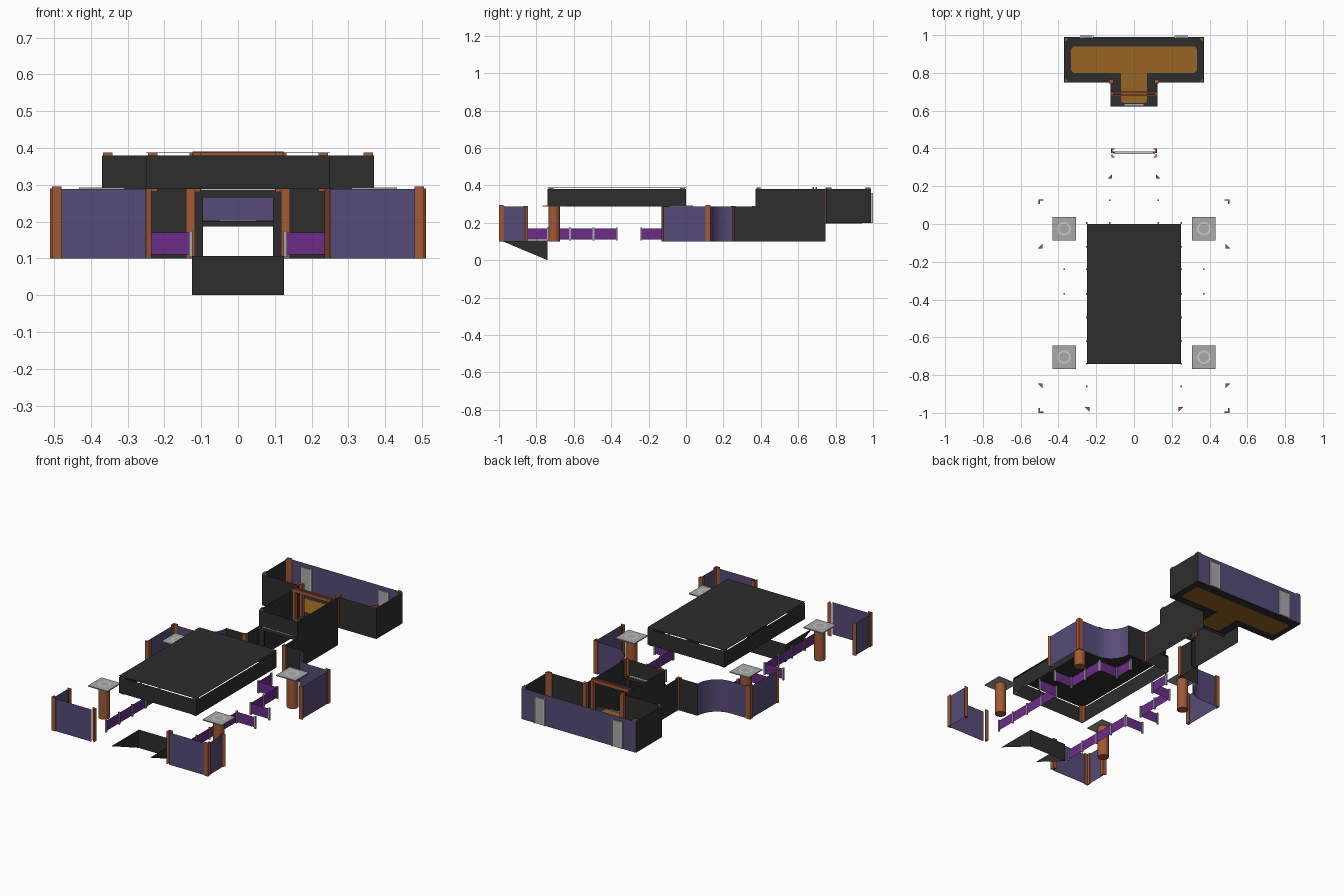
import bpy, bmesh, math

if "Cube" in bpy.data.objects:
    bpy.data.objects.remove(bpy.data.objects["Cube"])

def mat(name, r, g, b):
    m = bpy.data.materials.new(name)
    m.diffuse_color = (r, g, b, 1)
    m.use_nodes = True
    m.node_tree.nodes["Principled BSDF"].inputs["Base Color"].default_value = m.diffuse_color
    return m

DARK = mat("dark_stone", .026, .026, .026)
PURPLE = mat("muted_purple", .095, .07, .185)
VIOLET = mat("rail_violet", .15, .025, .25)
COPPER = mat("copper_trim", .36, .10, .035)
OCHRE = mat("ochre_floor", .31, .125, .017)
GREY = mat("mid_grey", .40, .40, .40)
LIGHT = mat("light_grey", .58, .58, .58)

def finish(name, bm, m, smooth=False):
    me = bpy.data.meshes.new(name)
    bm.to_mesh(me)
    bm.free()
    me.materials.append(m)
    ob = bpy.data.objects.new(name, me)
    bpy.context.collection.objects.link(ob)
    if smooth:
        bpy.ops.object.select_all(action='DESELECT')
        ob.select_set(True)
        bpy.context.view_layer.objects.active = ob
        bpy.ops.object.shade_smooth_by_angle(angle=math.radians(35))
    return ob

def sides(mirror):
    return (1, -1) if mirror else (1,)

def sheets(name, paths, z0, z1, m, mirror=True, smooth=False):
    """Upright thin walls along plan paths."""
    bm = bmesh.new()
    for s in sides(mirror):
        for path in paths:
            lo = [bm.verts.new((s * x, y, z0)) for x, y in path]
            hi = [bm.verts.new((s * x, y, z1)) for x, y in path]
            for i in range(len(path) - 1):
                f = [lo[i], lo[i + 1], hi[i + 1], hi[i]]
                bm.faces.new(f if s > 0 else f[::-1])
    return finish(name, bm, m, smooth)

def prisms(name, polys, z0, z1, m, mirror=True, smooth=False):
    """Solid extrusions of plan outlines."""
    bm = bmesh.new()
    for s in sides(mirror):
        for poly in polys:
            lo = [bm.verts.new((s * x, y, z0)) for x, y in poly]
            hi = [bm.verts.new((s * x, y, z1)) for x, y in poly]
            bm.faces.new(lo[::-1])
            bm.faces.new(hi)
            n = len(poly)
            for i in range(n):
                j = (i + 1) % n
                bm.faces.new((lo[i], lo[j], hi[j], hi[i]))
    bmesh.ops.recalc_face_normals(bm, faces=bm.faces)
    return finish(name, bm, m, smooth)

def rect(x0, x1, y0, y1):
    return [(x0, y0), (x1, y0), (x1, y1), (x0, y1)]

def square(x, y, h):
    return rect(x - h, x + h, y - h, y + h)

def tri(x, y, dx, dy):
    return [(x, y), (x + dx, y), (x, y + dy)]

def ell(x, y, dx, dy, t=.25):
    """L outline with its outer corner at x, y."""
    return [(x, y), (x + dx, y), (x + dx, y + dy * t), (x + dx * t, y + dy * t),
            (x + dx * t, y + dy), (x, y + dy)]

def circle(x, y, r, n=20):
    return [(x + r * math.cos(2 * math.pi * i / n), y + r * math.sin(2 * math.pi * i / n))
            for i in range(n)]

# Main hall walls
sheets("front_corner_walls", [[(.25, -.995), (.5, -.995), (.5, -.86)]], .1, .288, PURPLE)
arc = [(.375 - .125 * math.sin(a), .25 - .125 * math.cos(a))
       for a in [math.pi / 2 * i / 10 for i in range(11)]]
sheets("curved_side_walls", [[(.5, -.13), (.5, .125)] + arc], .1, .288, PURPLE, smooth=True)
sheets("back_hall_walls", [[(.25, .25), (.125, .25), (.125, .372)]], .1, .288, DARK)

# Copper trim posts: triangles at wall ends, L shapes at corners
prisms("wall_end_posts", [tri(.485, -.845, .025, -.025), tri(.235, -.97, .025, -.025),
                          tri(.485, -.13, .025, .025), tri(.117, .24, .024, .024)],
       .1, .29, COPPER)
prisms("hall_corner_posts", [ell(.505, -1, -.025, .025), ell(.505, .13, -.025, -.025)],
       .1, .295, COPPER)

# Raised ceiling, open underneath
loop = [(-.25, -.74), (.25, -.74), (.25, 0), (-.25, 0), (-.25, -.74)]
sheets("ceiling_sides", [loop], .288, .38, DARK, mirror=False)
prisms("ceiling_top", [rect(-.25, .25, -.74, 0)], .386, .388, DARK, mirror=False)
prisms("ceiling_corner_trim", [ell(.244, -.734, -.025, .025), ell(.244, -.006, -.025, -.025)],
       .282, .386, COPPER)

# Columns with square capitals
spots = [(.37, -.025), (.37, -.705)]
prisms("columns", [circle(x, y, .031) for x, y in spots], .1, .287, COPPER, smooth=True)
prisms("column_capitals", [square(x, y, .062) for x, y in spots], .286, .292, GREY)
bm = bmesh.new()
for s in (1, -1):
    for x, y in spots:
        a = [bm.verts.new((s * px, py, .2935)) for px, py in circle(x, y, .036)]
        b = [bm.verts.new((s * px, py, .2935)) for px, py in circle(x, y, .026)]
        for i in range(20):
            j = (i + 1) % 20
            f = [a[i], a[j], b[j], b[i]]
            bm.faces.new(f if s > 0 else f[::-1])
finish("capital_rings", bm, LIGHT)

# Low railings and their posts
rails = [[(.128, .125), (.128, .005), (.25, .005), (.25, -.24), (.37, -.24)],
         [(.37, -.37), (.25, -.37), (.25, -.86)]]
sheets("railings", rails, .11, .17, VIOLET)
posts = [(.128, .125), (.128, .005), (.25, .005), (.25, -.12), (.25, -.24), (.37, -.24),
         (.37, -.37), (.25, -.37), (.25, -.495), (.25, -.62), (.25, -.74), (.25, -.86)]
prisms("railing_posts", [square(x, y, .0045) for x, y in posts], .104, .175, GREY)

# Entrance stairwell: triangular cheeks and an end wall
bm = bmesh.new()
for s in (1, -1):
    bm.faces.new([bm.verts.new((s * .125, y, z)) for y, z in ((-.99, .105), (-.74, 0), (-.74, .105))])
bm.faces.new([bm.verts.new(p) for p in ((-.125, -.74, 0), (.125, -.74, 0),
                                        (.125, -.74, .107), (-.125, -.74, .107))])
finish("entrance_stairwell", bm, DARK)

# Doorway into the back passage
sheets("doorway_jambs", [[(.125, .374), (.095, .374), (.095, .386)]], .1, .288, DARK)
prisms("doorway_lintel", [rect(-.11, .11, .372, .384)], .265, .286, DARK, mirror=False)
prisms("doorway_lintel_cap", [rect(-.1, .1, .371, .385)], .286, .289, LIGHT, mirror=False)
prisms("doorway_trim", [ell(.118, .40, -.016, -.018), ell(.118, .352, -.016, .018)],
       .28, .29, COPPER)

# Passage walls
sheets("passage_walls", [[(.125, .372), (.125, .745)]], .1, .38, DARK)
sheets("passage_front_wall", [[(-.125, .372), (.125, .372)]], .288, .38, DARK, mirror=False)
prisms("passage_front_posts", [ell(.122, .377, -.022, .022)], .288, .388, COPPER)

# Raised back room
sheets("back_room_side_walls", [[(.125, .748), (.37, .748), (.37, .99)]], .2, .38, DARK)
sheets("back_room_rear_wall", [[(-.37, .99), (.37, .99)]], .2, .38, PURPLE, mirror=False)
prisms("back_room_posts", [tri(.367, .751, -.026, .026), tri(.367, .987, -.026, -.026),
                           rect(.108, .132, .745, .766)], .2, .388, COPPER)
prisms("rear_doors", [rect(.222, .278, .984, .997)], .202, .355, GREY)
prisms("rear_door_frames", [rect(.215, .222, .983, .999), rect(.278, .285, .983, .999)],
       .2, .36, LIGHT)

# T-shaped floor with ochre inlay
tee = [(-.125, .625), (.125, .625), (.125, .748), (.37, .748), (.37, .99),
       (-.37, .99), (-.37, .748), (-.125, .748)]
prisms("back_room_floor", [tee], .199, .201, DARK, mirror=False)
half = [(.06, .64), (.07, .65), (.07, .80), (.32, .80), (.333, .813), (.333, .927), (.32, .94)]
inlay = half + [(-x, y) for x, y in reversed(half)]
prisms("floor_inlay", [inlay], .197, .203, OCHRE, mirror=False)
prisms("floor_front_edge", [rect(-.125, .125, .622, .626)], .187, .201, DARK, mirror=False)
prisms("threshold_strip", [rect(-.05, .05, .627, .636)], .2, .204, GREY, mirror=False)

# Copper arch across the passage
prisms("arch_posts", [rect(.108, .124, .679, .702)], .2, .38, COPPER)
prisms("arch_beam", [rect(-.124, .124, .677, .685), rect(-.124, .124, .693, .701)],
       .37, .39, COPPER, mirror=False)
